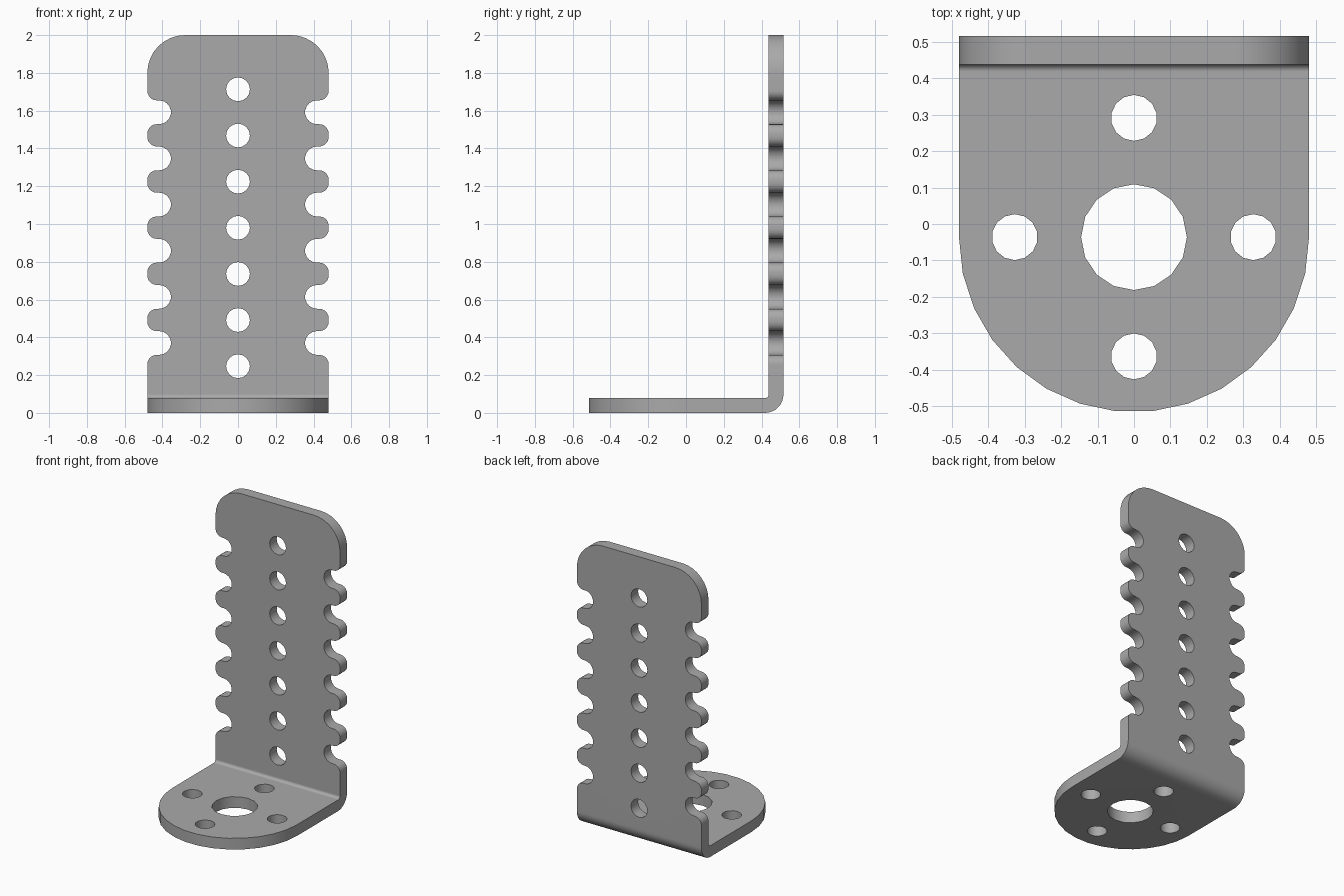
import bpy
import bmesh
from math import sin, cos, pi, radians
from mathutils import Vector

if "Cube" in bpy.data.objects:
    bpy.data.objects.remove(bpy.data.objects["Cube"], do_unlink=True)

HALF = 0.48                 # half width of the plate
THICK = 0.078               # sheet thickness
DEPTH = 0.516               # half depth
R_IN = 0.02                 # inside bend radius
R_OUT = R_IN + THICK
BEND_Y, BEND_Z = DEPTH - R_OUT, R_OUT
PITCH = 0.2443              # spacing of wall holes and notches
HOLE = 0.063                # small hole radius
FILLET = 0.05               # rounding at notch mouths
BASE_Y = DEPTH * -1 + HALF  # centre of the rounded base end


def arc(cx, cy, r, start, end, steps):
    """Points along an arc, angles in degrees."""
    angles = [radians(start + (end - start) * i / steps) for i in range(steps + 1)]
    return [(cx + r * cos(a), cy + r * sin(a)) for a in angles]


def circle(cx, cy, r, steps):
    return arc(cx, cy, r, 90, 450, steps)[:-1]


def add_plate(bm, loops, place, push):
    """Fill an outline with holes, then thicken it."""
    edges = []
    for loop in loops:
        verts = [bm.verts.new(place(u, v)) for u, v in loop]
        edges += [bm.edges.new((verts[i - 1], verts[i])) for i in range(len(verts))]
    filled = bmesh.ops.triangle_fill(bm, edges=edges, use_beauty=True)
    faces = [f for f in filled["geom"] if isinstance(f, bmesh.types.BMFace)]
    out = bmesh.ops.extrude_face_region(bm, geom=faces, use_keep_orig=True)
    moved = [v for v in out["geom"] if isinstance(v, bmesh.types.BMVert)]
    bmesh.ops.translate(bm, verts=moved, vec=Vector(push))


bm = bmesh.new()

# Base: rounded plate with a large centre hole and four screw holes
base = [(HALF, BEND_Y), (-HALF, BEND_Y)] + arc(0, BASE_Y, HALF, 180, 360, 15)
base_holes = [circle(0, BASE_Y, 0.145, 16)]
for k in range(4):
    a = k * pi / 2
    base_holes.append(circle(0.327 * cos(a), BASE_Y + 0.327 * sin(a), HOLE, 14))
add_plate(bm, [base] + base_holes, lambda u, v: (u, v, 0), (0, 0, THICK))

# Wall: notched edges, rounded top corners and a row of holes
side = [(HALF, BEND_Z)]
for k in range(6):
    z = 0.37 + k * PITCH
    lip = HOLE + FILLET
    side += arc(HALF - FILLET, z - lip, FILLET, 0, 90, 5)
    side += arc(0.418, z, HOLE, 270, 90, 9)
    side += arc(HALF - FILLET, z + lip, FILLET, -90, 0, 5)
side += arc(HALF - 0.2, 1.8, 0.2, 0, 90, 8)
wall = side + [(-x, z) for x, z in reversed(side)]
wall_holes = [circle(0, 0.247 + k * PITCH, HOLE, 16) for k in range(7)]
add_plate(bm, [wall] + wall_holes, lambda u, v: (u, DEPTH, v), (0, -THICK, 0))

# Open the two plates where the bend joins them
joint = [f for f in bm.faces
         if all(abs(v.co.y - BEND_Y) < 1e-4 for v in f.verts)
         or all(abs(v.co.z - BEND_Z) < 1e-4 for v in f.verts)]
bmesh.ops.delete(bm, geom=joint, context="FACES")

# Bend: quarter-round strip between base and wall
rings = []
for i in range(9):
    a = i * pi / 16
    ring = [(s * HALF, r) for s, r in ((-1, R_OUT), (1, R_OUT), (1, R_IN), (-1, R_IN))]
    rings.append([bm.verts.new((x, BEND_Y + r * sin(a), BEND_Z - r * cos(a)))
                  for x, r in ring])
for low, high in zip(rings, rings[1:]):
    for j in range(4):
        bm.faces.new((low[j - 1], low[j], high[j], high[j - 1]))

bmesh.ops.remove_doubles(bm, verts=bm.verts[:], dist=1e-4)
bmesh.ops.recalc_face_normals(bm, faces=bm.faces[:])
mesh = bpy.data.meshes.new("angle_bracket")
bm.to_mesh(mesh)
bm.free()

# Plain grey metal
grey = bpy.data.materials.new("grey_metal")
grey.use_nodes = True
colour = (0.4, 0.4, 0.4, 1)
grey.diffuse_color = colour
grey.node_tree.nodes["Principled BSDF"].inputs["Base Color"].default_value = colour
mesh.materials.append(grey)

bracket = bpy.data.objects.new("angle_bracket", mesh)
bpy.context.scene.collection.objects.link(bracket)
bpy.ops.object.select_all(action="DESELECT")
bracket.select_set(True)
bpy.context.view_layer.objects.active = bracket
bpy.ops.object.shade_smooth_by_angle(angle=radians(35))
flat = bracket.modifiers.new("even_shading", "WEIGHTED_NORMAL")
flat.keep_sharp = True
